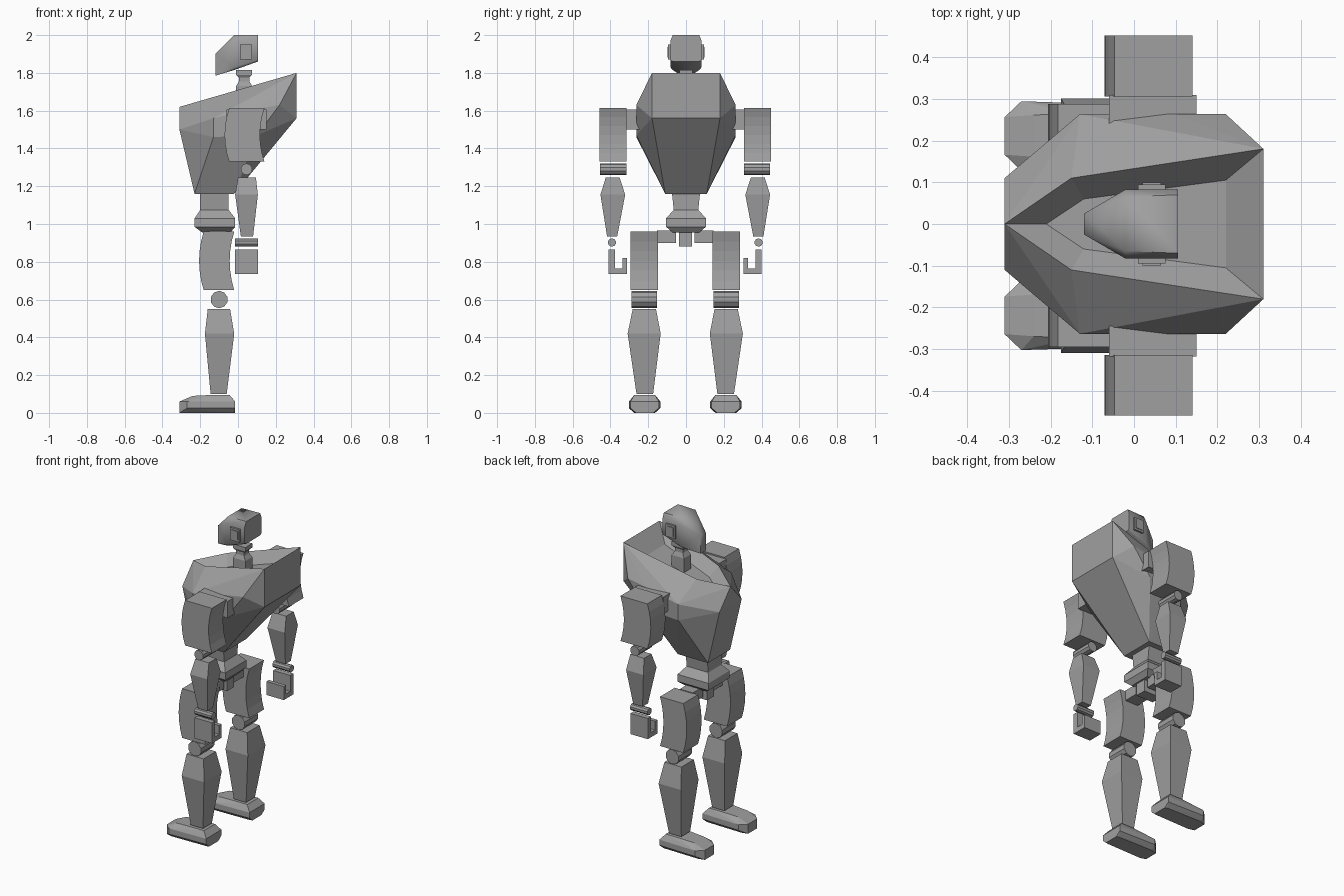
import bpy, bmesh, math
from mathutils import Vector

if "Cube" in bpy.data.objects:
    bpy.data.objects.remove(bpy.data.objects["Cube"])

grey = bpy.data.materials.new("grey metal")
grey.diffuse_color = (0.35, 0.35, 0.35, 1)
grey.use_nodes = True
grey.node_tree.nodes["Principled BSDF"].inputs["Base Color"].default_value = grey.diffuse_color


def finish(name, bm, smooth=False):
    bmesh.ops.recalc_face_normals(bm, faces=bm.faces)
    mesh = bpy.data.meshes.new(name)
    bm.to_mesh(mesh)
    bm.free()
    mesh.materials.append(grey)
    for p in mesh.polygons:
        p.use_smooth = smooth
    obj = bpy.data.objects.new(name, mesh)
    bpy.context.collection.objects.link(obj)
    return obj


def hull_mesh(pts):
    bm = bmesh.new()
    for p in pts:
        bm.verts.new(p)
    bmesh.ops.convex_hull(bm, input=bm.verts)
    loose = [v for v in bm.verts if not v.link_faces]
    bmesh.ops.delete(bm, geom=loose, context='VERTS')
    bmesh.ops.dissolve_limit(bm, angle_limit=0.02, verts=bm.verts, edges=bm.edges)
    return bm


def loft(name, sections):
    """Stack of rectangles: (z, x0, x1, y0, y1)."""
    bm = bmesh.new()
    rings = [[bm.verts.new(c) for c in ((a, c0, z), (b, c0, z), (b, c1, z), (a, c1, z))]
             for z, a, b, c0, c1 in sections]
    for lo, hi in zip(rings, rings[1:]):
        for i in range(4):
            j = (i + 1) % 4
            bm.faces.new((lo[i], lo[j], hi[j], hi[i]))
    bm.faces.new(rings[0])
    bm.faces.new(rings[-1])
    return finish(name, bm)


def box(name, x0, x1, y0, y1, z0, z1):
    return loft(name, [(z0, x0, x1, y0, y1), (z1, x0, x1, y0, y1)])


def extrude(name, pts, axis, a, b):
    """Extrude a 2D profile along x (pts are y,z) or y (pts are x,z)."""
    put = (lambda p, t: (t, p[0], p[1])) if axis == 'x' else (lambda p, t: (p[0], t, p[1]))
    bm = bmesh.new()
    lo = [bm.verts.new(put(p, a)) for p in pts]
    hi = [bm.verts.new(put(p, b)) for p in pts]
    bm.faces.new(lo)
    bm.faces.new(hi)
    for i in range(len(pts)):
        j = (i + 1) % len(pts)
        bm.faces.new((lo[i], lo[j], hi[j], hi[i]))
    return finish(name, bm)


def rod(name, axis, u, z, r, a, b, n=10):
    pts = [(u + r * math.cos(2 * math.pi * (i + .5) / n),
            z + r * math.sin(2 * math.pi * (i + .5) / n)) for i in range(n)]
    return extrude(name, pts, axis, a, b)


def both(pts):
    return [(x, s * y, z) for x, y, z in pts for s in (1, -1)]


# Torso shell: convex body whose sloping top is opened into a collar
def slope(x):
    return 1.62 + 0.29 * (x + 0.31)


rim = [(-.31, 0), (-.15, .11), (.31, .18), (.31, -.18), (-.15, -.11)]
bm = hull_mesh([(x, y, slope(x)) for x, y in rim] + both([
    (.31, .18, 1.56), (.22, .263, 1.63), (.10, .263, 1.61), (-.13, .263, 1.56),
    (-.31, .11, 1.50), (-.13, .263, 1.46), (.10, .263, 1.47), (-.23, .11, 1.33),
    (.05, .11, 1.255), (-.23, .11, 1.16), (-.02, .11, 1.16)]))
top = [f for f in bm.faces if all(abs(v.co.z - slope(v.co.x)) < 1e-3 for v in f.verts)]
bmesh.ops.delete(bm, geom=top, context='FACES')
inner = [(-.21, 0), (-.12, .06), (.22, .105), (.22, -.105), (-.12, -.06)]
outer_v = [min(bm.verts, key=lambda v: (v.co - Vector((x, y, slope(x)))).length) for x, y in rim]
inner_v = [bm.verts.new((x, y, slope(x) - .07)) for x, y in inner]
for i in range(5):
    j = (i + 1) % 5
    bm.faces.new((outer_v[i], outer_v[j], inner_v[j], inner_v[i]))
bm.faces.new(inner_v)
finish("torso", bm)

# Neck, pinched in the middle
loft("neck", [(1.64, -.01, .075, -.035, .035), (1.73, -.01, .075, -.035, .035),
              (1.755, .005, .06, -.025, .025), (1.775, .005, .06, -.025, .025),
              (1.79, -.01, .075, -.035, .035), (1.815, -.01, .075, -.035, .035)])

# Head with pointed face, and ear plates
bm = hull_mesh(both([(-.12, .025, 1.785), (-.12, .025, 1.90), (-.02, .065, 2.0), (.105, .07, 2.0),
                     (-.02, .083, 1.96), (.105, .083, 1.97), (.105, .083, 1.87),
                     (-.02, .083, 1.83), (.105, .07, 1.86), (-.02, .07, 1.815)]))
head = finish("head", bm, True)
bpy.context.view_layer.objects.active = head
head.select_set(True)
bpy.ops.object.shade_smooth_by_angle(angle=math.radians(50))
for s in (1, -1):
    box("ear_frame", .01, .075, *sorted((s * .07, s * .095)), 1.87, 1.95)
    box("ear_plate", .02, .065, *sorted((s * .09, s * .099)), 1.882, 1.938)

# Waist and pelvis
loft("waist", [(.955, -.19, -.04, -.07, .07), (.985, -.23, -.015, -.105, .105),
               (1.03, -.23, -.015, -.105, .105), (1.075, -.20, -.05, -.065, .065),
               (1.17, -.20, -.05, -.075, .075)])
box("pelvis_block", -.17, -.05, -.037, .033, .88, .99)

# Arms and legs, built on one side and mirrored to the other
MID = -.004
limbs = []


def bowed(name, x0, x1, z0, z1, y0, y1):
    """Block whose front bulges and back hollows along an arc."""
    n = 6
    t = [i / n for i in range(n + 1)]
    bow = [.024 * (1 - (2 * k - 1) ** 2) for k in t]
    pts = [(x0 - b, z0 + (z1 - z0) * k) for k, b in zip(t, bow)]
    pts += [(x1 - b, z0 + (z1 - z0) * k) for k, b in reversed(list(zip(t, bow)))]
    return extrude(name, pts, 'y', y0, y1)


limbs.append(box("shoulder_axle", -.06, .15, .24, .313, 1.50, 1.605))
limbs.append(bowed("upper_arm", -.047, .14, 1.33, 1.613, .31, .455))
limbs.append(rod("elbow", 'y', .045, 1.29, .031, .31, .45))
limbs.append(loft("forearm", [(.935, .015, .08, .36, .414), (1.155, -.015, .105, .318, .449),
                              (1.245, 0, .095, .347, .421)]))
limbs.append(rod("wrist", 'x', .388, .902, .022, -.015, .105))
limbs.append(extrude("hand", [(.405, .865), (.405, .735), (.309, .735), (.309, .82), (.333, .82),
                              (.333, .765), (.373, .765), (.373, .865)], 'x', -.015, .105))
limbs.append(box("hip_axle", -.15, -.06, .05, .15, .90, .965))
limbs.append(bowed("thigh", -.182, -.02, .65, .96, .144, .291))
limbs.append(rod("knee", 'y', -.10, .60, .046, .15, .284))
limbs.append(loft("shin", [(.10, -.145, -.06, .17, .258), (.42, -.175, -.02, .13, .305),
                           (.55, -.16, -.042, .155, .278)]))

# Foot: flat sole, chamfered top, rounded toe
cy = .215
foot = [(cx, cy + s * w, z) for s in (1, -1) for cx, w, z in (
    (-.31, .045, .0), (-.27, .055, 0), (-.03, .05, 0), (-.31, .045, .06), (-.27, .083, .06),
    (-.27, .083, .025), (-.015, .075, .06), (-.015, .075, .025), (-.015, .045, .0),
    (-.24, .05, .09), (-.14, .055, .095), (-.045, .055, .095))]
limbs.append(finish("foot", hull_mesh(foot)))

for obj in limbs:
    name = obj.name
    bm = bmesh.new()
    bm.from_mesh(obj.data)
    for v in bm.verts:
        v.co.y = -v.co.y
    obj.name = name + "_right"
    finish(name + "_left", bm)
    for o in (obj, bpy.data.objects[name + "_left"]):
        o.location.y = MID
